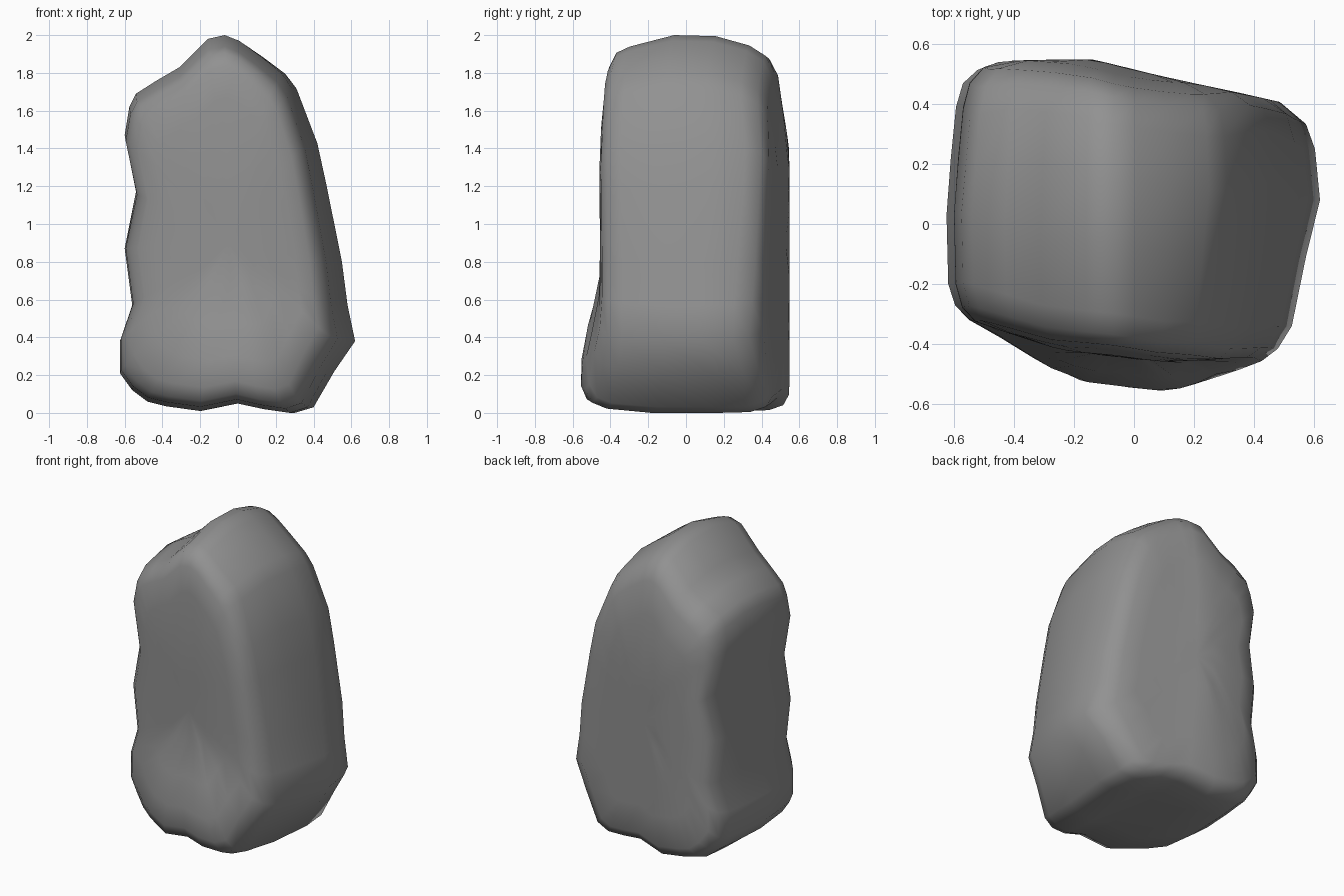
import bpy, bmesh

if "Cube" in bpy.data.objects:
    bpy.data.objects.remove(bpy.data.objects["Cube"])

# Outline of the boulder seen from the front (x, z)
OUTLINE = [(-.07, 2), (.01, 1.97), (.13, 1.89), (.25, 1.8), (.31, 1.72), (.42, 1.43),
           (.47, 1.2), (.55, .8), (.58, .57), (.62, .38), (.51, .22), (.4, .03), (.3, 0),
           (.15, .02), (0, .05), (-.2, .01), (-.38, .035), (-.48, .06), (-.56, .12),
           (-.625, .21), (-.625, .38), (-.56, .57), (-.6, .87), (-.54, 1.17),
           (-.6, 1.47), (-.575, 1.62), (-.54, 1.69), (-.43, 1.76), (-.31, 1.83), (-.16, 1.98)]
FRONT = [(-.6, -.3), (-.25, -.42), (.1, -.46), (.5, -.44)]
BACK = [(-.55, .5), (-.45, .545), (-.14, .55), (.1, .49), (.5, .405), (.57, .36)]
CX, CZ = -.05, .9


def lerp_table(table, v):
    if v <= table[0][0]:
        return table[0][1]
    for (a, ya), (b, yb) in zip(table, table[1:]):
        if v <= b:
            return ya + (yb - ya) * (v - a) / (b - a)
    return table[-1][1]


def front_y(x, z):
    # Flat face with a swelling near the foot and a lean at the top
    across = max(0, min(1, 1.4 * (1 - abs(x + .02) / .52)))
    swell = .1 * max(0, min(1, (.58 - z) / .18)) * across
    return lerp_table(FRONT, x) - swell + max(0, z - 1.4) * .08


def back_y(x, z):
    return lerp_table(BACK, x) - max(0, z - 1.4) * .16


# Each ring: side, depth from that face, scale right, left, up, down
RINGS = [
    ("front", 0, .2, .22, .24, .24),
    ("front", 0, .4, .46, .48, .48),
    ("front", 0, .58, .68, .7, .7),
    ("front", 0, .71, .87, .85, .86),
    ("front", .03, .79, .95, .915, .94),
    ("front", .1, .86, .99, .945, .975),
    ("front", .33, .93, 1, 1, 1),
    ("back", .28, 1, .975, .995, 1),
    ("back", .11, .975, .945, .95, .995),
    ("back", .03, .93, .905, .9, .965),
    ("back", 0, .8, .82, .82, .9),
    ("back", 0, .6, .62, .63, .68),
    ("back", 0, .4, .41, .42, .45),
    ("back", 0, .2, .21, .21, .22),
]


def build_boulder():
    bm = bmesh.new()
    rings = []
    for side, depth, right, left, up, down in RINGS:
        ring = []
        for px, pz in OUTLINE:
            x = CX + (px - CX) * (right if px > CX else left)
            z = CZ + (pz - CZ) * (up if pz > CZ else down)
            y = front_y(x, z) + depth if side == "front" else back_y(x, z) - depth
            ring.append(bm.verts.new((x, y, z)))
        rings.append(ring)
    n = len(OUTLINE)
    for a, b in zip(rings, rings[1:]):
        for i in range(n):
            j = (i + 1) % n
            bm.faces.new((a[i], a[j], b[j], b[i]))
    # Close the middle of the front and back faces
    for ring, fn in ((rings[0], front_y), (rings[-1], back_y)):
        hub = bm.verts.new((CX, fn(CX, CZ), CZ))
        for i in range(n):
            bm.faces.new((ring[i], ring[(i + 1) % n], hub))
    # Ease the corners of the two broad faces
    inner = [v for ring in rings[:5] + rings[9:] for v in ring]
    bmesh.ops.smooth_vert(bm, verts=inner, factor=.2,
                          use_axis_x=False, use_axis_y=True, use_axis_z=False)
    bmesh.ops.recalc_face_normals(bm, faces=bm.faces)
    mesh = bpy.data.meshes.new("boulder")
    bm.to_mesh(mesh)
    bm.free()
    mesh.shade_smooth()
    obj = bpy.data.objects.new("boulder", mesh)
    bpy.context.collection.objects.link(obj)
    return obj


# Single stone colour
stone = bpy.data.materials.new("stone grey")
stone.use_nodes = True
colour = (.285, .285, .285, 1)
stone.diffuse_color = colour
stone.node_tree.nodes["Principled BSDF"].inputs["Base Color"].default_value = colour

build_boulder().data.materials.append(stone)
